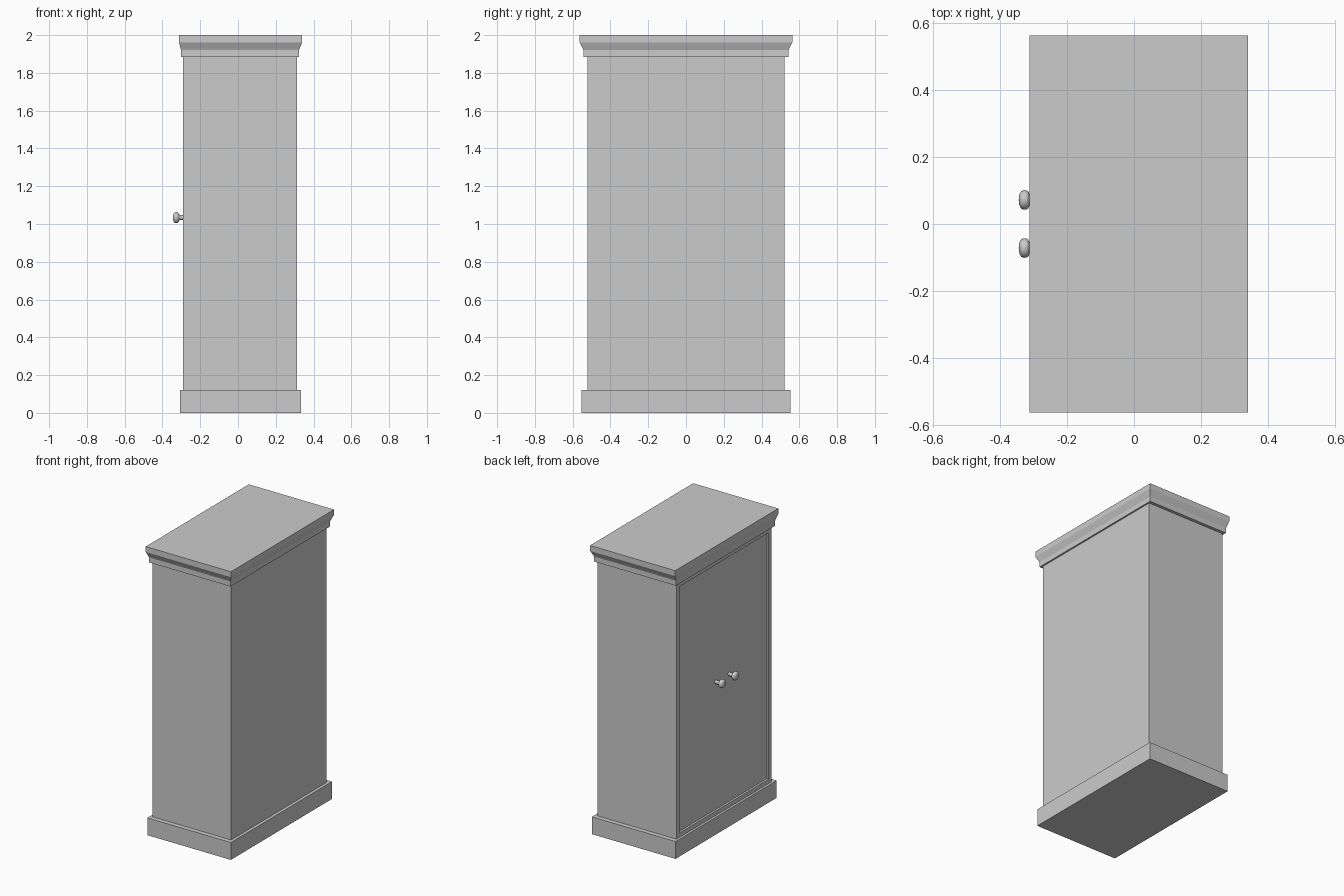
import bpy, bmesh, math
from mathutils import Matrix

if "Cube" in bpy.data.objects:
    bpy.data.objects.remove(bpy.data.objects["Cube"])


def finish(name, bm, smooth=False):
    bmesh.ops.recalc_face_normals(bm, faces=bm.faces)
    me = bpy.data.meshes.new(name)
    bm.to_mesh(me)
    bm.free()
    ob = bpy.data.objects.new(name, me)
    bpy.context.collection.objects.link(ob)
    if smooth:
        bpy.context.view_layer.objects.active = ob
        ob.select_set(True)
        bpy.ops.object.shade_smooth_by_angle(angle=math.radians(40))
        ob.select_set(False)
    return ob


def box(name, x, y, z):
    bm = bmesh.new()
    bmesh.ops.create_cube(bm, size=1)
    for v in bm.verts:
        v.co = [lo + (c + 0.5) * (hi - lo) for c, (lo, hi) in zip(v.co, (x, y, z))]
    return finish(name, bm)


def rect_stack(name, levels):
    """Capped stack of rectangles given as (x0, x1, half_y, z)."""
    bm = bmesh.new()
    rings = [[bm.verts.new(p) for p in ((a, -h, z), (b, -h, z), (b, h, z), (a, h, z))]
             for a, b, h, z in levels]
    for r, s in zip(rings, rings[1:]):
        for i in range(4):
            j = (i + 1) % 4
            bm.faces.new((r[i], r[j], s[j], s[i]))
    bm.faces.new(rings[0])
    bm.faces.new(rings[-1])
    return finish(name, bm)


def knob(name, y, z, profile, n=24):
    bm = bmesh.new()
    vs = [bm.verts.new((x, 0, r)) for x, r in profile]
    es = [bm.edges.new(p) for p in zip(vs, vs[1:])]
    bmesh.ops.spin(bm, geom=vs + es, cent=(0, 0, 0), axis=(1, 0, 0),
                   angle=math.tau, steps=n)
    bmesh.ops.remove_doubles(bm, verts=bm.verts, dist=1e-5)
    bmesh.ops.translate(bm, verts=bm.verts, vec=(0, y, z))
    return finish(name, bm, True)


FRONT, BACK, W = -0.291, 0.312, 0.521
Z0, Z1 = 0.12, 1.885
OPEN_Y, OPEN_Z0, OPEN_Z1 = 0.487, 0.15, 1.855
FACE = FRONT + 0.012   # recessed door face

# Carcass, with a shallow framed door opening on the -x side
bm = bmesh.new()
bmesh.ops.create_cube(bm, size=1)
for v in bm.verts:
    v.co = (FRONT if v.co.x < 0 else BACK, math.copysign(W, v.co.y),
            Z0 if v.co.z < 0 else Z1)
bm.faces.ensure_lookup_table()
door_side = min(bm.faces, key=lambda f: f.calc_center_median().x)
bmesh.ops.inset_region(bm, faces=[door_side], thickness=0.02)
for v in door_side.verts:
    v.co.y = math.copysign(OPEN_Y, v.co.y)
    v.co.z = OPEN_Z0 if v.co.z < 1 else OPEN_Z1
ext = bmesh.ops.extrude_discrete_faces(bm, faces=[door_side])
bmesh.ops.translate(bm, verts=ext["faces"][0].verts, vec=(0.03, 0, 0))
finish("carcass", bm)

# Plinth and cornice
box("plinth", (-0.307, 0.333), (-0.553, 0.553), (0, Z0))
rect_stack("cornice", [(-0.302, 0.323, 0.5425, Z1), (-0.302, 0.323, 0.5425, 1.92),
                       (-0.3045, 0.328, 0.548, 1.932), (-0.312, 0.340, 0.5635, 1.962),
                       (-0.312, 0.340, 0.5635, 2.0)])

# Pair of doors and turned knobs
prof = [(FACE + 0.005, 0.013), (-0.290, 0.012), (-0.305, 0.013), (-0.313, 0.018),
        (-0.316, 0.025), (-0.321, 0.0285), (-0.330, 0.029), (-0.337, 0.026),
        (-0.342, 0.018), (-0.344, 0.009), (-0.3445, 0)]
for side, s in (("left", 1), ("right", -1)):
    box(side + "_door", (FACE, FRONT + 0.032),
        sorted((s * 0.002, s * (OPEN_Y - 0.002))), (OPEN_Z0 + 0.002, OPEN_Z1 - 0.002))
    knob(side + "_knob", s * 0.072, 1.034, prof)
